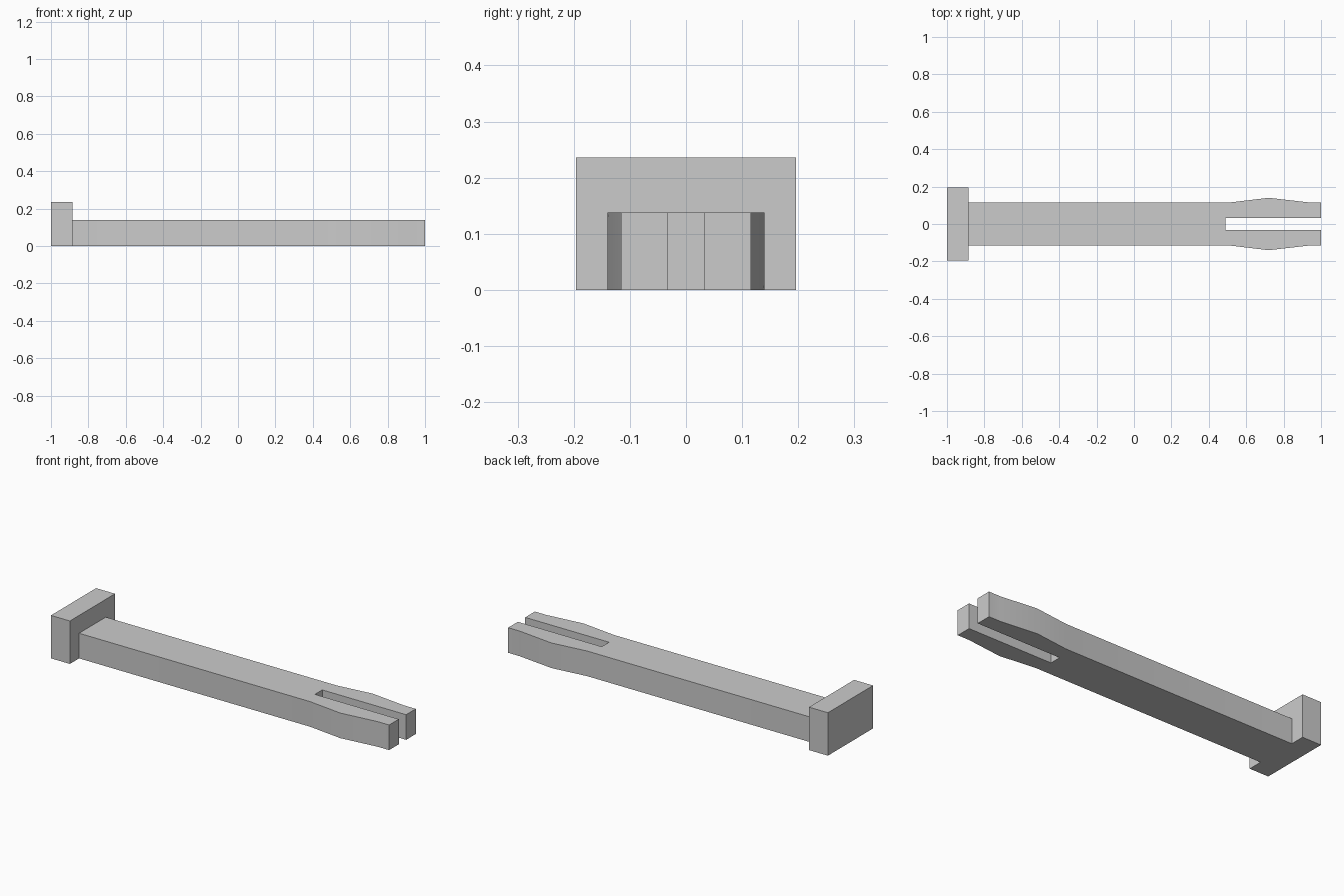
import bpy
import bmesh
import math

cube = bpy.data.objects.get("Cube")
if cube:
    bpy.data.objects.remove(cube, do_unlink=True)

grey = bpy.data.materials.new("plain grey")
grey.use_nodes = True
colour = (0.6, 0.6, 0.6, 1)
grey.diffuse_color = colour
grey.node_tree.nodes["Principled BSDF"].inputs["Base Color"].default_value = colour


def extrude_outline(name, half_outline, height):
    """Mirror a half outline across y = 0 and extrude it upwards from the ground."""
    outline = half_outline + [(x, -y) for x, y in reversed(half_outline)]
    bm = bmesh.new()
    base = bm.faces.new([bm.verts.new((x, y, 0)) for x, y in outline])
    result = bmesh.ops.extrude_face_region(bm, geom=[base], use_keep_orig=True)
    top = [v for v in result["geom"] if isinstance(v, bmesh.types.BMVert)]
    bmesh.ops.translate(bm, verts=top, vec=(0, 0, height))
    bmesh.ops.recalc_face_normals(bm, faces=bm.faces)
    mesh = bpy.data.meshes.new(name)
    bm.to_mesh(mesh)
    bm.free()
    mesh.materials.append(grey)
    obj = bpy.data.objects.new(name, mesh)
    bpy.context.collection.objects.link(obj)
    bpy.ops.object.select_all(action="DESELECT")
    obj.select_set(True)
    bpy.context.view_layer.objects.active = obj
    bpy.ops.object.shade_smooth_by_angle(angle=math.radians(30))
    return obj


# Head block
HEAD_END = -0.885
extrude_outline("head", [(-1, 0.196), (HEAD_END, 0.196)], 0.236)

# Shaft with bulged, slotted prongs at the tip
extrude_outline("split_shaft", [
    (HEAD_END, 0.116), (0.52, 0.116), (0.72, 0.14), (0.93, 0.116),
    (1, 0.116), (1, 0.032), (0.49, 0.032),
], 0.138)
